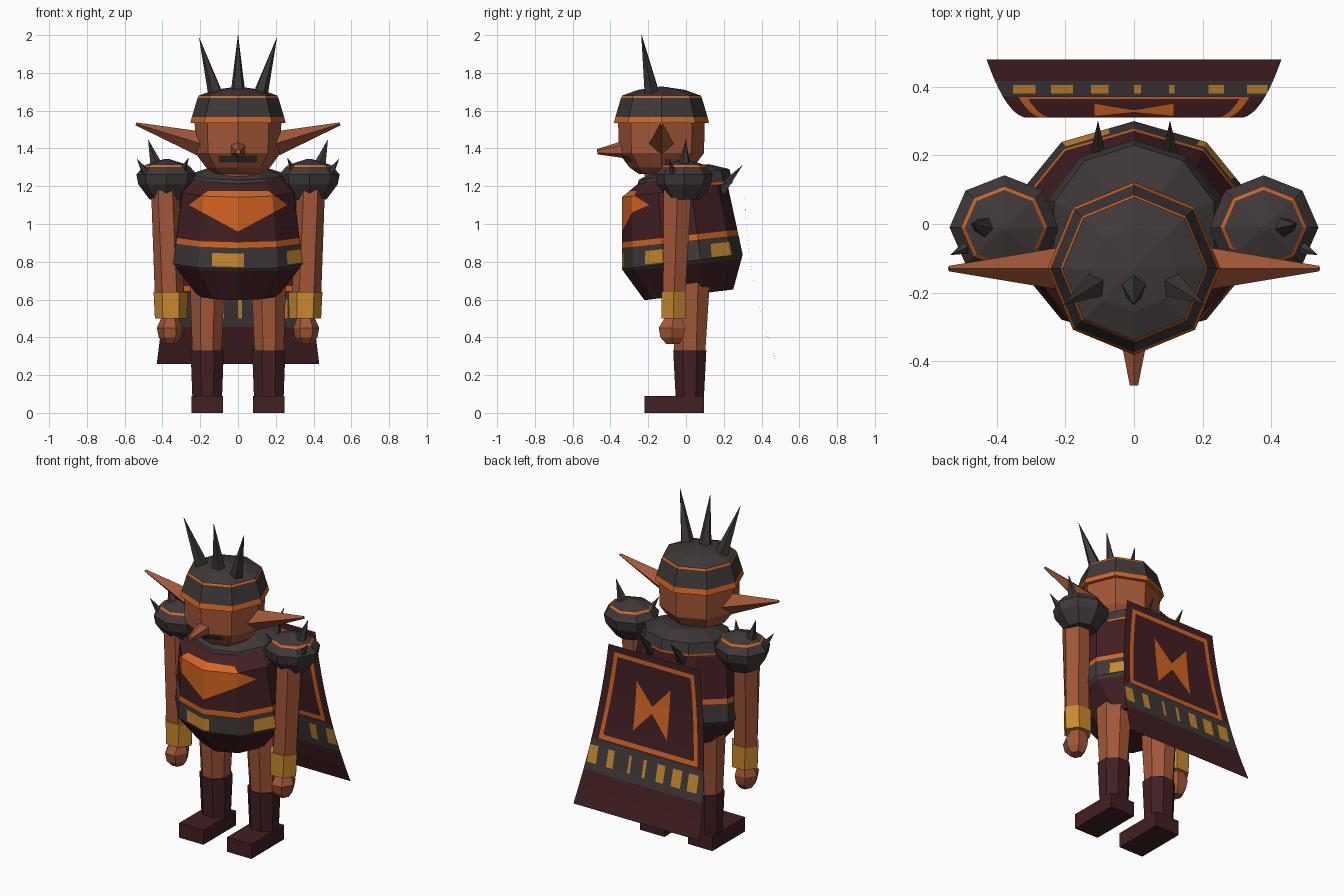
import bpy, bmesh
from math import sin, cos, pi, radians, degrees, atan2
from mathutils import Vector, Matrix

if "Cube" in bpy.data.objects:
    bpy.data.objects.remove(bpy.data.objects["Cube"])


def material(name, rgb):
    m = bpy.data.materials.new(name)
    m.use_nodes = True
    m.diffuse_color = (*rgb, 1)
    m.node_tree.nodes["Principled BSDF"].inputs["Base Color"].default_value = (*rgb, 1)
    return m


MATS = [material("skin", (.36, .095, .038)),
        material("dark_leather", (.055, .014, .016)),
        material("iron_grey", (.05, .04, .04)),
        material("orange_trim", (.66, .13, .015)),
        material("gold", (.58, .25, .026))]
SKIN, LEATHER, IRON, ORANGE, GOLD = range(5)


def finish(name, bm, normals=True):
    if normals:
        bmesh.ops.recalc_face_normals(bm, faces=bm.faces)
    me = bpy.data.meshes.new(name)
    bm.to_mesh(me)
    bm.free()
    for m in MATS:
        me.materials.append(m)
    ob = bpy.data.objects.new(name, me)
    bpy.context.collection.objects.link(ob)
    return ob


def loft(rings, n, bands, phase=0, tilt=0):
    """Stack of n-sided rings (cx, cy, z, rx, ry); one material per band."""
    bm = bmesh.new()
    loops = []
    for cx, cy, z, rx, ry in rings:
        loop = []
        for i in range(n):
            a = 2 * pi * i / n + phase
            dy = ry * cos(a)
            loop.append(bm.verts.new((cx + rx * sin(a), cy + dy, z + tilt * dy)))
        loops.append(loop)
    for k, (lo, hi) in enumerate(zip(loops, loops[1:])):
        for i in range(n):
            j = (i + 1) % n
            f = bm.faces.new((lo[i], lo[j], hi[j], hi[i]))
            f.material_index = bands[min(k, len(bands) - 1)]
    bm.faces.new(loops[0][::-1]).material_index = bands[0]
    bm.faces.new(loops[-1]).material_index = bands[-1]
    return bm


def cut(bm, co, no):
    geom = bm.verts[:] + bm.edges[:] + bm.faces[:]
    bmesh.ops.bisect_plane(bm, geom=geom, plane_co=co, plane_no=no, dist=1e-5)


def paint(bm, rule):
    for f in bm.faces:
        c = f.calc_center_median()
        m = rule(c.x, c.y, c.z)
        if m is not None:
            f.material_index = m


def spike(name, base, tip, r1, r2=.001, n=5, mat=IRON):
    base, tip = Vector(base), Vector(tip)
    d = tip - base
    bm = bmesh.new()
    turn = Matrix.Translation((base + tip) / 2) @ d.to_track_quat('Z', 'Y').to_matrix().to_4x4()
    bmesh.ops.create_cone(bm, cap_ends=True, segments=n, radius1=r1, radius2=r2,
                          depth=d.length, matrix=turn)
    for f in bm.faces:
        f.material_index = mat
    return finish(name, bm)


# Torso: barrel body with belt, gold plaques and chest shield
torso = loft([(0, .015, .625, .22, .235), (0, -.02, .80, .36, .32),
              (0, -.06, 1.175, .31, .28), (0, -.03, 1.25, .24, .21)],
             10, [LEATHER], tilt=.12)
SLOPE = .11
for h in (.785, .81, .88, .91, .94):
    cut(torso, (0, 0, h), (0, -SLOPE, 1))
plaques = [(-26, 6), (53, 75), (118, 144), (-166, -141)]
for pair in plaques:
    for deg in pair:
        a = radians(deg)
        cut(torso, (0, -.02, 0), (cos(a), sin(a), 0))
cut(torso, (0, 0, 1.175), (0, 0, 1))
for s in (-1, 1):
    cut(torso, (0, 0, .96), (-s * .54, 0, 1))
    cut(torso, (s * .16, 0, 1.175), (s * .75, 0, 1))


def torso_rule(x, y, z):
    h = z - SLOPE * y
    if .785 < h < .91:
        a = degrees(atan2(x, -y - .02))
        on = .81 < h < .88 and any(lo < a < hi for lo, hi in plaques)
        return GOLD if on else IRON
    if .91 < h < .94:
        return ORANGE
    side = abs(x)
    if y < -.08 and .96 + .54 * side < z < min(1.175, 1.175 - .75 * (side - .16)):
        return ORANGE


paint(torso, torso_rule)
finish("torso", torso)

# Mantle around the neck with two rear spikes
finish("mantle", loft([(0, -.01, 1.185, .265, .255), (0, -.01, 1.2, .265, .255),
                       (0, -.01, 1.262, .245, .24), (0, -.02, 1.3, .14, .14)],
                      10, [ORANGE, IRON], tilt=.12))
finish("neck", loft([(0, -.1, 1.2, .11, .11), (0, -.12, 1.33, .11, .11)], 8, [SKIN]))

# Head with painted mouth
HY = -.13
head = loft([(0, HY, z, r, r) for z, r in
             ((1.265, .12), (1.3, .17), (1.375, .225), (1.56, .23))], 8, [SKIN])
for z in (1.325, 1.362):
    cut(head, (0, 0, z), (0, 0, 1))
for s in (-1, 1):
    cut(head, (s * .1, 0, 0), (1, 0, 0))
paint(head, lambda x, y, z: IRON if y < HY and abs(x) < .1 and 1.325 < z < 1.362 else None)
finish("head", head)
spike("nose", (0, -.32, 1.395), (0, -.47, 1.383), .048, .014, 6, SKIN)

# Helmet with orange bands and three horns
finish("helmet", loft([(0, HY, z, r, r) for z, r in
                       ((1.535, .252), (1.566, .244), (1.668, .214),
                        (1.68, .208), (1.71, .125), (1.728, .004))],
                      8, [ORANGE, IRON, ORANGE, IRON]))
for s, side in ((-1, "right"), (0, "middle"), (1, "left")):
    spike(side + "_helmet_horn", (s * .115, -.18, 1.68), (s * .205, -.235, 1.985 + .015 * (s == 0)), .042)

# Paired parts
for s, side in ((-1, "right_"), (1, "left_")):
    spike(side + "ear", (s * .18, HY, 1.42), (s * .54, HY, 1.53), .068, .008, 4, SKIN)
    spike(side + "mantle_spike", (s * .105, .18, 1.17), (s * .105, .298, 1.31), .032)

    # Shoulder guard
    finish(side + "shoulder_guard",
           loft([(s * .378, -.01, z, r, r * .95) for z, r in
                 ((1.13, .09), (1.21, .15), (1.262, .16), (1.302, .125),
                  (1.312, .115), (1.345, .01))], 8,
                [IRON, IRON, IRON, ORANGE, IRON]))
    spike(side + "shoulder_spike_top", (s * .43, -.01, 1.3), (s * .475, 0, 1.445), .036)
    spike(side + "shoulder_spike_outer", (s * .48, -.065, 1.26), (s * .535, -.09, 1.345), .025)
    spike(side + "shoulder_spike_inner", (s * .3, -.07, 1.27), (s * .262, -.11, 1.35), .025)

    # Arm, cuff and fist
    finish(side + "arm", loft([(s * .36, -.065, .55, .078, .065),
                               (s * .385, -.045, 1.18, .075, .085)], 6, [SKIN], pi / 2))
    finish(side + "cuff", loft([(s * .355, -.065, .5, .085, .075),
                                (s * .357, -.065, .64, .09, .075)], 6, [GOLD], pi / 2))
    finish(side + "hand", loft([(s * .36, -.07, .365, .035, .04), (s * .36, -.075, .4, .06, .07),
                                (s * .362, -.075, .45, .068, .08), (s * .358, -.065, .51, .045, .05)],
                               6, [SKIN], pi / 2))

    # Leg, boot and foot
    finish(side + "leg", loft([(s * .165, .02, .31, .083, .088),
                               (s * .162, .02, .7, .1, .115)], 8, [SKIN], pi / 8))
    finish(side + "boot", loft([(s * .163, .02, .03, .083, .078),
                                (s * .163, .02, .33, .095, .095)], 8, [LEATHER], pi / 8))
    foot = bmesh.new()
    bmesh.ops.create_cube(foot, size=1, matrix=Matrix.Translation((s * .163, -.063, .045))
                          @ Matrix.Diagonal((.165, .315, .09, 1)))
    for f in foot.faces:
        f.material_index = LEATHER
    finish(side + "foot", foot)

# Cape: flat trapezoid cut along its pattern, then flared backwards
TOP, DROP, FLARE = 1.21, .95, .12
cape = bmesh.new()
low, wide = TOP - DROP, .31 + FLARE
cape.faces.new([cape.verts.new(p) for p in
                ((wide, 0, low), (-wide, 0, low), (-.31, 0, TOP), (.31, 0, TOP))])
windows = [(.36, .03), (.24, .022), (.11, .008), (.01, .01),
           (-.1, .026), (-.21, .032), (-.32, .033)]
for z in [low + DROP * i / 10 for i in range(1, 10)] + [.456, .5, .6, .635, .645, .672, 1.145, 1.17]:
    cut(cape, (0, 0, z), (0, 0, 1))
for x, w in windows + [(0, .115), (0, 0)]:
    cut(cape, (x - w, 0, 0), (1, 0, 0))
    cut(cape, (x + w, 0, 0), (1, 0, 0))
for s in (-1, 1):
    for inset in (.045, .07):
        cut(cape, (s * (.31 - inset), 0, TOP), (s, 0, FLARE / DROP))
    for v in (-1, 1):
        cut(cape, (0, 0, .89 + v * .02), (-s * 1.1, 0, v))


def cape_rule(x, y, z):
    edge = .31 + FLARE * (TOP - z) / DROP - abs(x)
    if .456 < z < .635:
        on = .5 < z < .6 and any(abs(x - c) < w for c, w in windows)
        return GOLD if on else IRON
    if .645 < z < 1.17 and edge > .045 and (z < .672 or z > 1.145 or edge < .07):
        return ORANGE
    if abs(x) < .115 and abs(z - .89) < .02 + 1.1 * abs(x):
        return ORANGE
    return LEATHER


paint(cape, cape_rule)
for v in cape.verts:
    v.co.y = .31 + .17 * ((TOP - v.co.z) / DROP) ** 2
finish("cape", cape, normals=False)
